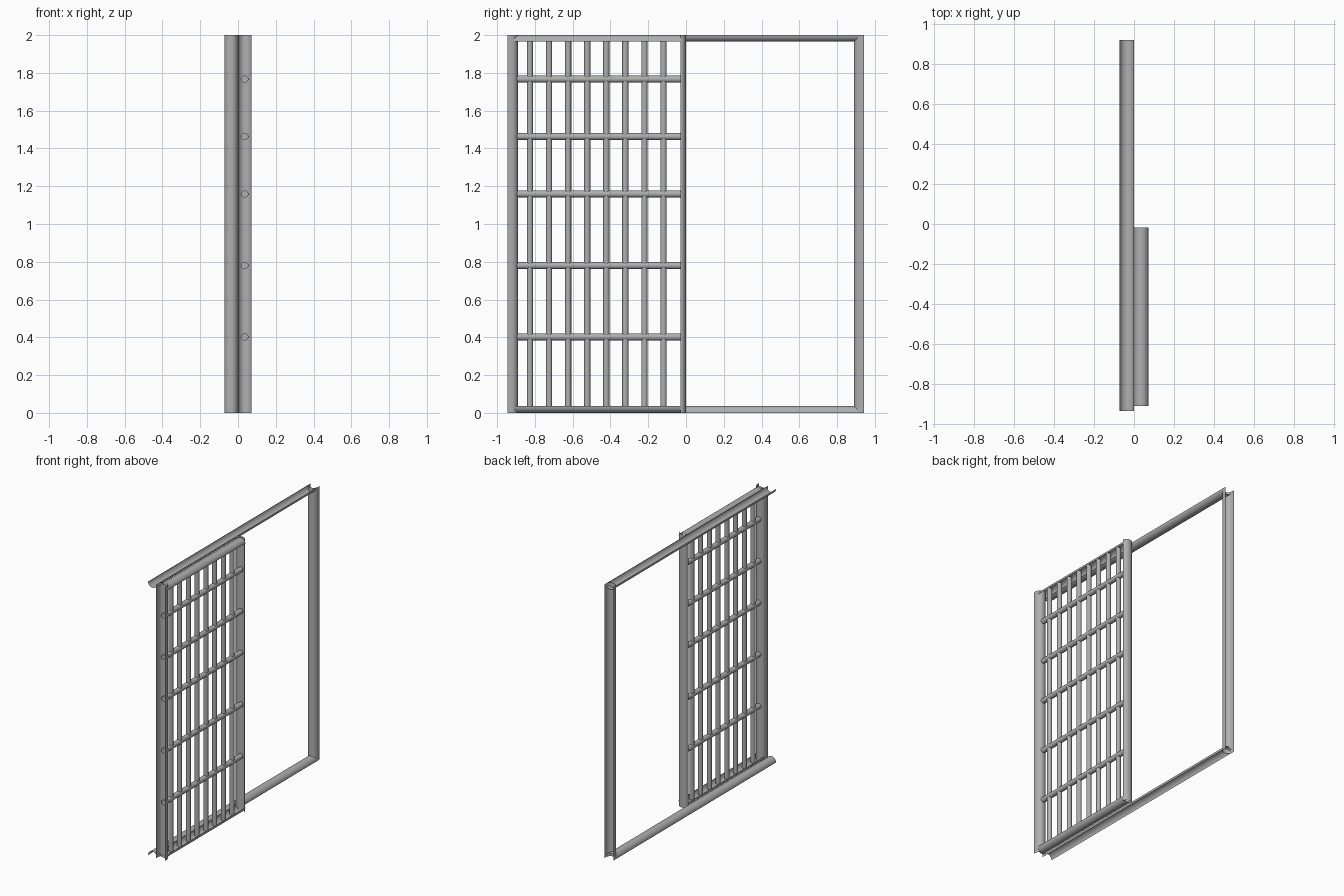
import bpy, bmesh, math
from mathutils import Vector

cube = bpy.data.objects.get("Cube")
if cube:
    bpy.data.objects.remove(cube, do_unlink=True)

steel = bpy.data.materials.new("grey_steel")
steel.use_nodes = True
steel.diffuse_color = (0.43, 0.43, 0.43, 1)
steel.node_tree.nodes["Principled BSDF"].inputs["Base Color"].default_value = (0.43, 0.43, 0.43, 1)

HALF = 0.036          # half width of every channel
GRILLE_X, FRAME_X = HALF, -HALF


def finish(obj):
    obj.data.materials.append(steel)
    bpy.ops.object.select_all(action='DESELECT')
    obj.select_set(True)
    bpy.context.view_layer.objects.active = obj
    bpy.ops.object.shade_smooth_by_angle(angle=math.radians(40))


def channel(name, start, end, bulge, arc, flange=0.0):
    """Thin rounded U channel from start to end; the round side points along bulge."""
    start, end, bulge = Vector(start), Vector(end), Vector(bulge)
    side = Vector((HALF, 0, 0))
    profile = []
    if flange:
        profile.append(side)
    for i in range(17):
        a = math.pi * i / 16
        profile.append(side * math.cos(a) + bulge * (flange + arc * math.sin(a)))
    if flange:
        profile.append(-side)
    bm = bmesh.new()
    near = [bm.verts.new(start + p) for p in profile]
    far = [bm.verts.new(end + p) for p in profile]
    flip = bulge.cross(side).dot(end - start) > 0
    for i in range(len(profile) - 1):
        quad = [near[i], near[i + 1], far[i + 1], far[i]]
        bm.faces.new(quad if flip else quad[::-1])
    mesh = bpy.data.meshes.new(name)
    bm.to_mesh(mesh)
    bm.free()
    obj = bpy.data.objects.new(name, mesh)
    bpy.context.collection.objects.link(obj)
    finish(obj)


def rod(name, start, end, radius):
    start, end = Vector(start), Vector(end)
    d = end - start
    bpy.ops.mesh.primitive_cylinder_add(
        vertices=20, radius=radius, depth=d.length, location=(start + end) / 2,
        rotation=d.to_track_quat('Z', 'Y').to_euler())
    obj = bpy.context.object
    obj.name = name
    finish(obj)


UP, DOWN, BACK, FRONT = (0, 0, 1), (0, 0, -1), (0, 1, 0), (0, -1, 0)

# Fixed frame: two long tracks and an end post, round sides facing the opening
channel("frame_top_track", (FRAME_X, -0.937, 2), (FRAME_X, 0.922, 2), DOWN, 0.035)
channel("frame_bottom_track", (FRAME_X, -0.937, 0), (FRAME_X, 0.922, 0), UP, 0.037)
channel("frame_end_post", (FRAME_X, 0.943, 0), (FRAME_X, 0.943, 2), FRONT, 0.036, 0.018)

# Sliding grille: edge posts and rails
channel("grille_lock_post", (GRILLE_X, -0.945, 0), (GRILLE_X, -0.945, 2), BACK, 0.036, 0.02)
channel("grille_inner_post", (GRILLE_X, -0.028, 0), (GRILLE_X, -0.028, 2), BACK, 0.028)
channel("grille_top_rail", (GRILLE_X, -0.912, 1.966), (GRILLE_X, -0.018, 1.966), UP, 0.034)
channel("grille_bottom_rail", (GRILLE_X, -0.912, 0.037), (GRILLE_X, -0.018, 0.037), DOWN, 0.037)

# Upright bars
for i in range(8):
    y = -0.826 + 0.101 * i
    rod(f"upright_bar_{i + 1}", (GRILLE_X, y, 0.015), (GRILLE_X, y, 1.985), 0.0165)

# Cross bars
for i, z in enumerate((0.402, 0.78, 1.159, 1.463, 1.767)):
    rod(f"cross_bar_{i + 1}", (GRILLE_X, -0.91, z), (GRILLE_X, -0.018, z), 0.019)
